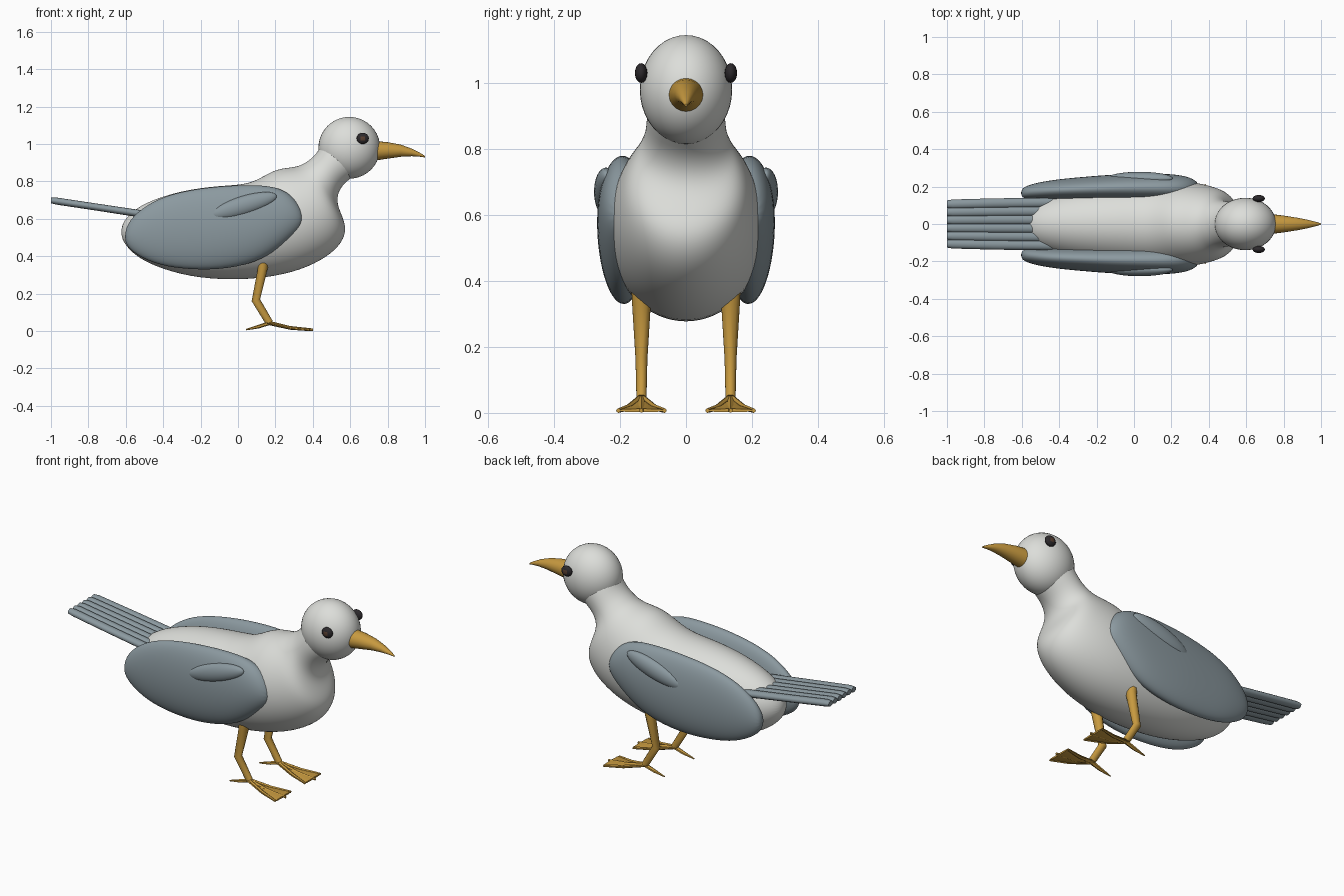
import bpy
import bmesh
from math import cos, sin, pi, radians

default_cube = bpy.data.objects.get("Cube")
if default_cube:
    bpy.data.objects.remove(default_cube, do_unlink=True)


def make_material(name, rgb):
    material = bpy.data.materials.new(name)
    material.use_nodes = True
    color = (*rgb, 1)
    material.diffuse_color = color
    shader = next(n for n in material.node_tree.nodes if n.type == 'BSDF_PRINCIPLED')
    shader.inputs["Base Color"].default_value = color
    return material


WHITE = make_material("white_plumage", (.72, .73, .70))
GREY = make_material("grey_feathers", (.26, .32, .35))
ORANGE = make_material("orange_skin", (.57, .32, .05))
BLACK = make_material("black_eye", (.025, .022, .025))
BROWN = make_material("brown_iris", (.10, .05, .03))


def finish(bm, name, material, levels=0, angle=50):
    """Turn a bmesh into a smooth shaded object."""
    bmesh.ops.recalc_face_normals(bm, faces=bm.faces[:])
    mesh = bpy.data.meshes.new(name)
    bm.to_mesh(mesh)
    bm.free()
    mesh.materials.append(material)
    obj = bpy.data.objects.new(name, mesh)
    bpy.context.collection.objects.link(obj)
    if levels:
        smooth = obj.modifiers.new("smooth_surface", 'SUBSURF')
        smooth.levels = smooth.render_levels = levels
    bpy.ops.object.select_all(action='DESELECT')
    obj.select_set(True)
    bpy.context.view_layer.objects.active = obj
    bpy.ops.object.shade_smooth_by_angle(angle=radians(angle))
    return obj


def loft(name, material, rings, sides=16, levels=0, side=1, angle=50):
    """Skin elliptical rings given as (top x, top z, bottom x, bottom z, half width, y)."""
    bm = bmesh.new()
    loops = []
    for x1, z1, x2, z2, width, y in rings:
        loop = []
        for i in range(sides):
            a = 2 * pi * i / sides
            t = (1 + cos(a)) / 2
            loop.append(bm.verts.new((x2 + (x1 - x2) * t,
                                      side * (y + width * sin(a)),
                                      z2 + (z1 - z2) * t)))
        loops.append(loop)
    for lower, upper in zip(loops, loops[1:]):
        for i in range(sides):
            j = (i + 1) % sides
            bm.faces.new((lower[i], lower[j], upper[j], upper[i]))
    bm.faces.new(loops[0])
    bm.faces.new(loops[-1])
    return finish(bm, name, material, levels, angle)


def ball(name, material, center, radii, tilt=0, segments=32):
    bm = bmesh.new()
    bmesh.ops.create_uvsphere(bm, u_segments=segments, v_segments=segments // 2, radius=1)
    obj = finish(bm, name, material)
    obj.location, obj.scale = center, radii
    obj.rotation_euler.y = -radians(tilt)
    return obj


def upright(x, top, bottom, width, y=0):
    return (x, top, x, bottom, width, y)


# Body: upright rings along the back, then rings fanning round the chest into the neck
body_rings = [
    upright(-.625, .56, .50, .025),
    upright(-.59, .62, .44, .085),
    upright(-.5, .69, .365, .145),
    upright(-.3, .755, .295, .2),
    upright(-.1, .78, .272, .225),
    (.04, .785, .1, .275, .235, 0),
    (.12, .82, .3, .31, .235, 0),
    (.19, .862, .45, .375, .225, 0),
    (.25, .874, .545, .45, .205, 0),
    (.3, .878, .582, .53, .185, 0),
    (.34, .89, .565, .6, .162, 0),
    (.37, .908, .532, .67, .142, 0),
    (.40, .93, .53, .73, .126, 0),
    (.43, .965, .565, .79, .12, 0),
    (.45, 1.01, .64, .84, .118, 0),
    (.50, 1.05, .68, .9, .1, 0),
]
loft("body", WHITE, body_rings, sides=24, levels=2, angle=180)

# Head and beak
ball("head", WHITE, (.595, 0, .98), (.165, .14, .165), segments=40)
beak_rings = [
    upright(.735, 1.016, .912, .053),
    upright(.8, 1.01, .922, .045),
    upright(.87, .997, .932, .034),
    upright(.93, .975, .935, .022),
    upright(.975, .952, .932, .011),
    upright(1, .936, .928, .003),
]
loft("beak", ORANGE, beak_rings, sides=20)

# Tail: a row of rounded overlapping feathers
feathers = 6
for i in range(feathers):
    spread = 2 * i / (feathers - 1) - 1
    loft(f"tail_feather_{i + 1}", GREY, [
        upright(-1, .713, .683, .02, .106 * spread),
        upright(-.97, .714, .676, .025, .106 * spread),
        upright(-.75, .681, .643, .026, .111 * spread),
        upright(-.42, .632, .592, .026, .115 * spread),
    ], sides=12)

wing_rings = [
    upright(-.605, .535, .475, .02, .165),
    upright(-.57, .615, .42, .04, .17),
    upright(-.45, .705, .355, .056, .18),
    upright(-.3, .754, .326, .066, .185),
    upright(-.1, .782, .32, .076, .192),
    upright(.1, .788, .36, .08, .193),
    upright(.22, .772, .44, .075, .193),
    upright(.3, .72, .51, .062, .19),
    upright(.35, .64, .565, .035, .185),
]
leg_rings = [
    (.165, .39, .10, .38, .032, .135),
    (.16, .34, .105, .33, .03, .135),
    (.118, .17, .073, .16, .019, .135),
    (.185, .055, .15, .035, .016, .135),
]
web_rings = [
    upright(.155, .052, .036, .014, .135),
    upright(.27, .024, .01, .048, .135),
    upright(.385, .013, .002, .078, .135),
]

# Paired parts
for side, label in ((-1, "front"), (1, "back")):
    loft(f"{label}_wing", GREY, wing_rings, levels=2, side=side, angle=180)
    ball(f"{label}_wing_fold", GREY, (.03, side * .243, .67), (.185, .036, .052), tilt=17)

    eye = ball(f"{label}_eye", BLACK, (.667, side * .136, 1.03), (.033, .019, .03), segments=16)
    eye.data.materials.append(BROWN)
    for face in eye.data.polygons:
        if face.center.y * side > .8:
            face.material_index = 1

    # Leg, webbed foot and toes
    loft(f"{label}_leg", ORANGE, leg_rings, sides=10, side=side)
    loft(f"{label}_foot_web", ORANGE, web_rings, sides=8, side=side, angle=30)
    for toe, splay in (("inner", -.07), ("middle", 0), ("outer", .07)):
        loft(f"{label}_{toe}_toe", ORANGE, [
            upright(.155, .058, .034, .012, .135),
            upright(.28, .027, .007, .01, .135 + splay * .55),
            upright(.40 - abs(splay) * .25, .014, 0, .006, .135 + splay),
        ], sides=6, side=side, angle=30)
    loft(f"{label}_hind_toe", ORANGE, [
        upright(.175, .056, .034, .014, .135),
        upright(.11, .034, .014, .011, .135),
        upright(.043, .012, .004, .003, .135),
    ], sides=6, side=side, angle=30)
